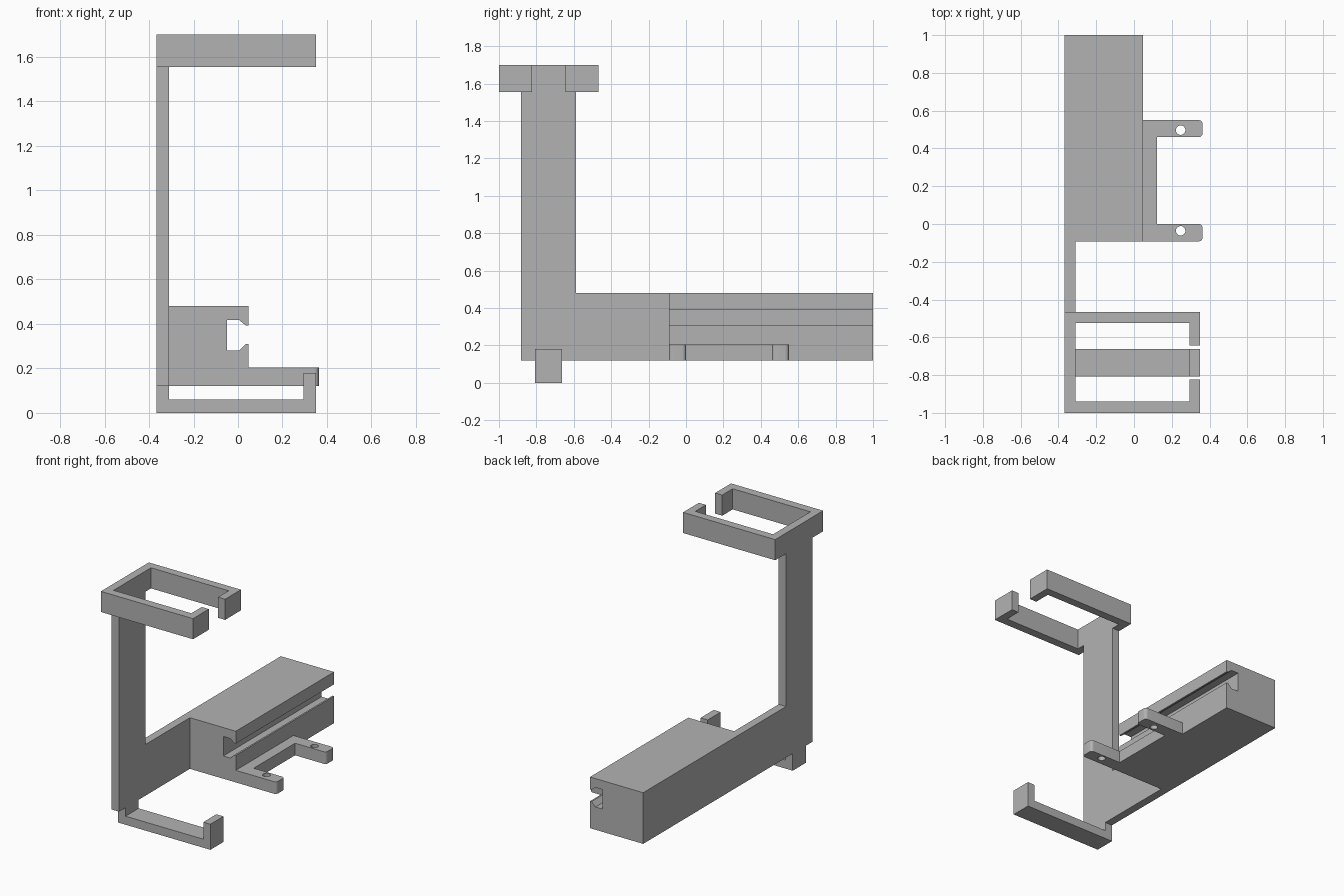
import bpy
import bmesh
from mathutils import Vector

cube = bpy.data.objects.get("Cube")
if cube:
    bpy.data.objects.remove(cube, do_unlink=True)

GREY = (0.45, 0.45, 0.45, 1.0)
grey = bpy.data.materials.new("plain grey")
grey.use_nodes = True
grey.diffuse_color = GREY
grey.node_tree.nodes["Principled BSDF"].inputs["Base Color"].default_value = GREY

# Shared dimensions
LEFT, RIGHT, INNER = -0.367, 0.363, -0.31
CLIP, LIP = 0.35, 0.295
BASE, DECK, RING = 0.12, 0.48, 1.555
BLOCK_FRONT, BLOCK_SIDE = -0.092, 0.047


def prism(name, outline, axis, low, high, round_x=None):
    """Extrude a 2D outline along an axis; optionally round its corners at x = round_x."""
    def place(p, d):
        co = list(p)
        co.insert("xyz".index(axis), d)
        return co

    bm = bmesh.new()
    face = bm.faces.new([bm.verts.new(place(p, low)) for p in outline])
    grown = bmesh.ops.extrude_face_region(bm, geom=[face])["geom"]
    new_verts = [g for g in grown if isinstance(g, bmesh.types.BMVert)]
    bmesh.ops.translate(bm, verts=new_verts, vec=Vector(place((0, 0), high - low)))
    if round_x is not None:
        corners = [e for e in bm.edges
                   if all(abs(v.co.x - round_x) < 1e-4 for v in e.verts)
                   and abs(e.verts[0].co.z - e.verts[1].co.z) > 1e-4]
        bmesh.ops.bevel(bm, geom=corners, offset=0.02, segments=5,
                        profile=0.5, affect='EDGES')
    bmesh.ops.recalc_face_normals(bm, faces=bm.faces[:])
    mesh = bpy.data.meshes.new(name)
    bm.to_mesh(mesh)
    bm.free()
    mesh.materials.append(grey)
    obj = bpy.data.objects.new(name, mesh)
    bpy.context.collection.objects.link(obj)
    return obj


# L-shaped side wall with the tall post
prism("side_wall", [(-0.881, BASE), (BLOCK_FRONT, BASE), (BLOCK_FRONT, DECK),
                    (-0.588, DECK), (-0.588, RING), (-0.881, RING)],
      'x', LEFT, INNER)

# Open rectangular clip on top of the post
prism("top_clip", [(LEFT, -1), (CLIP, -1), (CLIP, -0.824), (LIP, -0.824),
                   (LIP, -0.94), (INNER, -0.94), (INNER, -0.525),
                   (LIP, -0.525), (LIP, -0.643), (CLIP, -0.643),
                   (CLIP, -0.467), (LEFT, -0.467)],
      'z', RING, 1.7)

# Hook below the wall
prism("lower_hook", [(LEFT, 0), (CLIP, 0), (CLIP, 0.18), (LIP, 0.18),
                     (LIP, 0.06), (INNER, 0.06), (INNER, BASE), (LEFT, BASE)],
      'y', -0.807, -0.662)

# Long block with an undercut slot along its side
prism("slotted_block", [(LEFT, BASE), (BLOCK_SIDE, BASE), (BLOCK_SIDE, 0.31),
                        (0.035, 0.31), (0.005, 0.28), (-0.05, 0.28),
                        (-0.05, 0.417), (0.005, 0.417), (0.035, 0.393),
                        (BLOCK_SIDE, 0.393), (BLOCK_SIDE, DECK), (LEFT, DECK)],
      'y', BLOCK_FRONT, 1)

# Two-armed mounting bracket
bracket = prism("mounting_bracket",
                [(BLOCK_SIDE, BLOCK_FRONT), (RIGHT, BLOCK_FRONT), (RIGHT, 0),
                 (0.122, 0), (0.122, 0.46), (RIGHT, 0.46), (RIGHT, 0.55),
                 (BLOCK_SIDE, 0.55)],
                'z', BASE, 0.205, round_x=RIGHT)

# Screw holes through the arms
for y in (-0.036, 0.497):
    bpy.ops.mesh.primitive_cylinder_add(vertices=32, radius=0.025, depth=0.4,
                                        location=(0.247, y, 0.16))
    cutter = bpy.context.object
    cutter.name = "hole_cutter"
    cutter.hide_render = True
    cutter.data.materials.append(grey)
    cut = bracket.modifiers.new("screw hole", 'BOOLEAN')
    cut.operation = 'DIFFERENCE'
    cut.solver = 'EXACT'
    cut.object = cutter
    bpy.ops.object.select_all(action='DESELECT')
    bpy.context.view_layer.objects.active = bracket
    bracket.select_set(True)
    bpy.ops.object.modifier_apply(modifier=cut.name)
    bpy.data.objects.remove(cutter, do_unlink=True)

# Smooth only the rounded corners and holes
bpy.ops.object.shade_smooth_by_angle()
